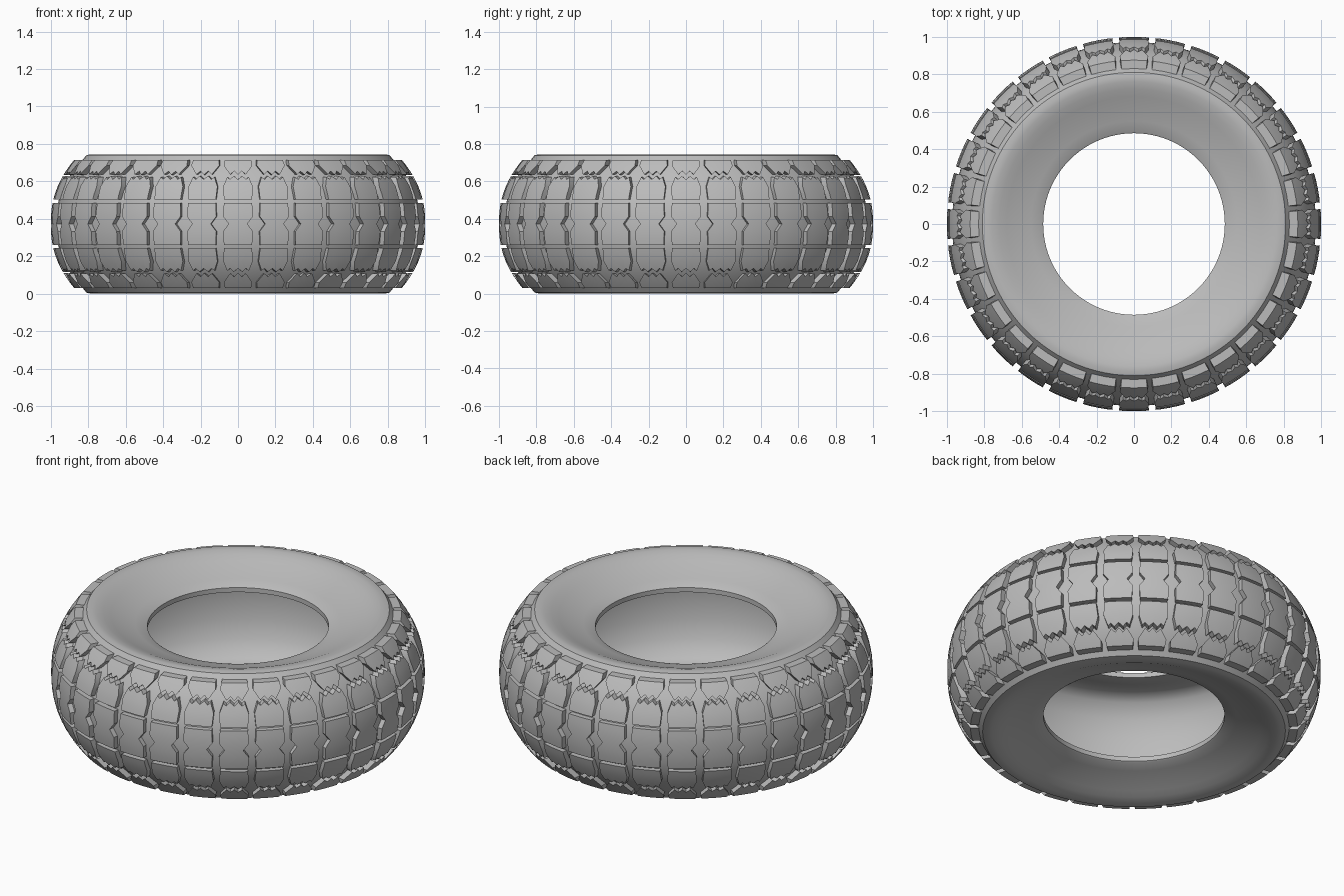
import bpy, bmesh, math
from mathutils import Matrix, Vector

if "Cube" in bpy.data.objects:
    bpy.data.objects.remove(bpy.data.objects["Cube"])

MID = 0.3725      # half the tyre width
EDGE = 0.342      # distance from the middle to the tread edge
COLUMNS = 32      # tread columns around the tyre

rubber = bpy.data.materials.new("grey rubber")
rubber.use_nodes = True
grey = (0.5, 0.5, 0.5, 1)
rubber.diffuse_color = grey
rubber.node_tree.nodes["Principled BSDF"].inputs["Base Color"].default_value = grey


def tread_radius(h):
    return 1.0 - 0.125 * (abs(h) / EDGE) ** 2.3


def body_radius(h):
    return 0.972 - 0.142 * (abs(h) / EDGE) ** 2.3


def finish(name, bm, angle):
    bmesh.ops.recalc_face_normals(bm, faces=bm.faces)
    mesh = bpy.data.meshes.new(name)
    bm.to_mesh(mesh)
    bm.free()
    obj = bpy.data.objects.new(name, mesh)
    bpy.context.collection.objects.link(obj)
    mesh.materials.append(rubber)
    bpy.ops.object.select_all(action='DESELECT')
    obj.select_set(True)
    bpy.context.view_layer.objects.active = obj
    bpy.ops.object.shade_smooth_by_angle(angle=math.radians(angle))
    return obj


# Hollow casing: half profile (radius, height above middle), mirrored and revolved
sidewall = [(0.81, 0.367), (0.785, 0.372), (0.76, 0.37), (0.72, 0.359),
            (0.68, 0.342), (0.62, 0.318), (0.55, 0.294), (0.492, 0.277), (0.485, 0.272)]
lining = [(0.485, 0.245), (0.53, 0.25), (0.62, 0.28), (0.72, 0.32), (0.79, 0.325),
          (0.84, 0.295), (0.89, 0.22), (0.92, 0.12)]
crown = [(body_radius(EDGE * i / 8), EDGE * i / 8) for i in range(1, 9)]
upper = crown + sidewall + lining
profile = [(body_radius(0), 0)] + upper + [(0.93, 0)] + [(r, -h) for r, h in reversed(upper)]

bm = bmesh.new()
ring = [bm.verts.new((r, 0, h + MID)) for r, h in profile]
edges = [bm.edges.new((a, b)) for a, b in zip(ring, ring[1:] + ring[:1])]
bmesh.ops.spin(bm, geom=ring + edges, cent=(0, 0, 0), axis=(0, 0, 1),
               angle=math.tau, steps=96, use_duplicate=False)
bmesh.ops.remove_doubles(bm, verts=bm.verts, dist=0.0005)
finish("tyre_casing", bm, 40)


# Tread blocks: right half outlines (arc position, height above middle), bottom to top
centre_block = [(0.076, -0.112), (0.08, -0.04), (0.05, 0.0), (0.08, 0.04), (0.076, 0.112)]
inner_block = [(0.076, 0.13), (0.082, 0.2), (0.062, 0.25), (0.045, 0.238),
               (0.025, 0.256), (0, 0.238)]
shoulder_block = [(0, 0.262), (0.022, 0.282), (0.045, 0.264), (0.085, 0.312),
                  (0.08, EDGE)]


def tread_row(name, half, flip):
    outline = half + [(-u, h) for u, h in reversed(half) if u > 0]
    bm = bmesh.new()
    bm.faces.new([bm.verts.new((u, 0, h * flip)) for u, h in outline])

    # Cut the flat block so that it can follow the curved crown
    cuts = [((k * 0.04, 0, 0), (1, 0, 0)) for k in (-1, 0, 1)]
    cuts += [((0, 0, k * 0.04), (0, 0, 1)) for k in range(-8, 9)]
    for point, normal in cuts:
        bmesh.ops.bisect_plane(bm, geom=bm.verts[:] + bm.edges[:] + bm.faces[:],
                               plane_co=point, plane_no=normal, dist=0.0005)

    # Raise the block and wrap it around the tyre
    base = set(bm.verts)
    base_faces = bm.faces[:]
    bmesh.ops.extrude_face_region(bm, geom=base_faces, use_keep_orig=True)
    bmesh.ops.delete(bm, geom=base_faces, context='FACES_ONLY')
    for v in bm.verts:
        u, h = v.co.x, v.co.z
        r = body_radius(h) - 0.008 if v in base else tread_radius(h)
        v.co = Vector((r * math.sin(u), -r * math.cos(u), h + MID))

    # Repeat around the tyre
    first = bm.verts[:] + bm.edges[:] + bm.faces[:]
    for i in range(1, COLUMNS):
        copy = bmesh.ops.duplicate(bm, geom=first)["geom"]
        bmesh.ops.rotate(bm, cent=(0, 0, 0),
                         matrix=Matrix.Rotation(math.tau * i / COLUMNS, 3, 'Z'),
                         verts=[g for g in copy if isinstance(g, bmesh.types.BMVert)])
    finish(name, bm, 30)


tread_row("centre_tread", centre_block, 1)
for side, flip in (("upper", 1), ("lower", -1)):
    tread_row(side + "_inner_tread", inner_block, flip)
    tread_row(side + "_shoulder_tread", shoulder_block, flip)
